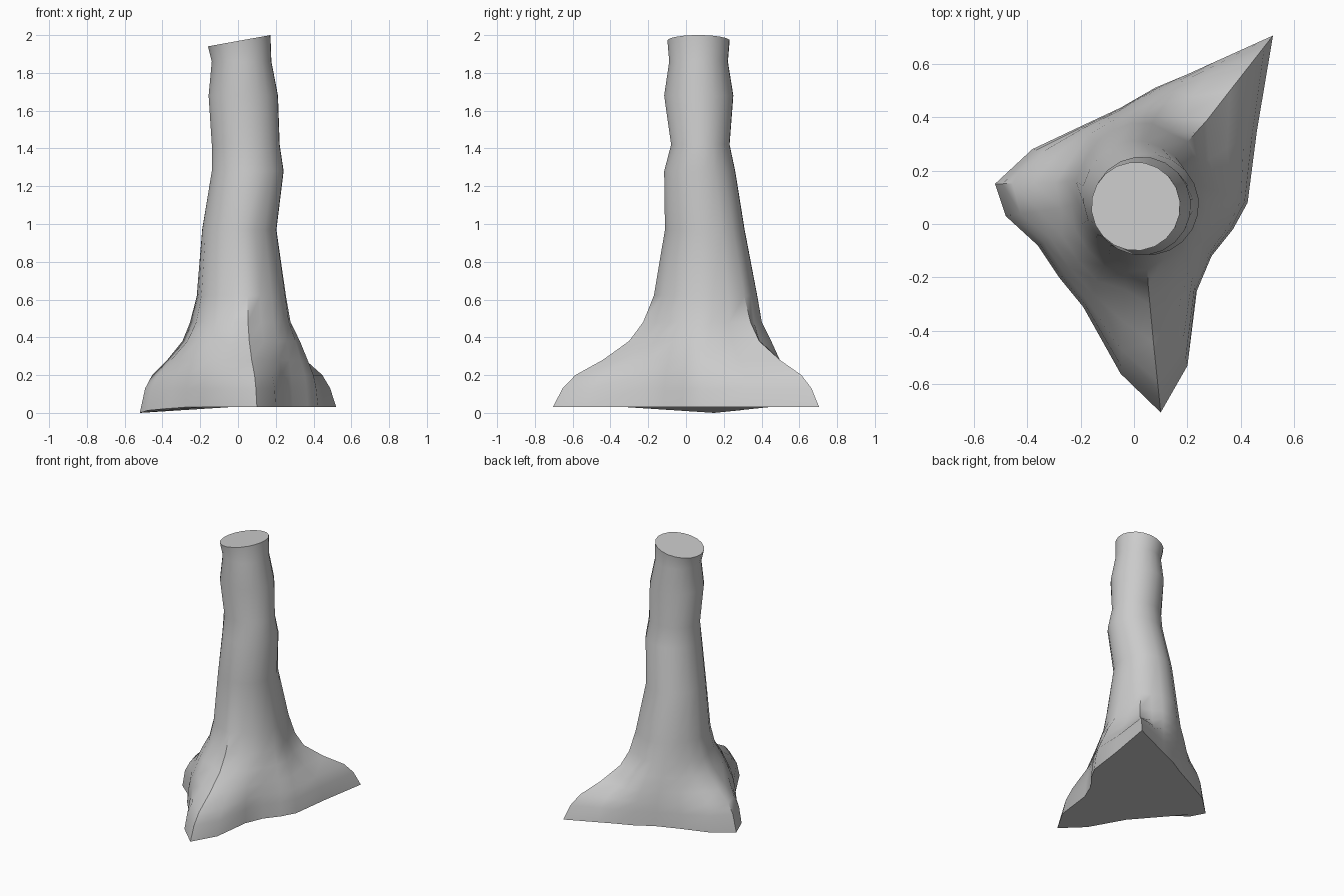
import bpy, bmesh, math

# Root footprint, counterclockwise from the front root tip (20 points)
FOOT = [(.10, -.705), (.20, -.53), (.235, -.25), (.29, -.12), (.37, -.02),
        (.425, .08), (.46, .35), (.52, .705), (.31, .61), (.20, .56),
        (.08, .51), (-.05, .435), (-.20, .365), (-.38, .28), (-.52, .15),
        (-.48, .03), (-.36, -.08), (-.28, -.20), (-.19, -.31), (-.05, -.56)]
TIPS = (0, 7, 14)
N = len(FOOT)

# Levels: z, x min, x max, y min, y max of the round trunk,
# then how far root tips, their neighbours and root sides reach
# towards the footprint
LEVELS = [
    (0.03, -.24, .27, -.19, .39, 1.0, 1.0, 1.0),
    (0.13, -.24, .27, -.19, .39, .90, .92, .93),
    (0.20, -.24, .27, -.19, .39, .77, .77, .84),
    (0.28, -.24, .27, -.19, .39, .49, .48, .64),
    (0.38, -.235, .27, -.19, .39, .22, .16, .38),
    (0.48, -.225, .26, -.17, .385, .11, .04, .12),
    (0.62, -.21, .25, -.15, .375, .04, .0, .03),
    (0.97, -.19, .205, -.107, .312, .01, 0, 0),
    (1.28, -.14, .243, -.117, .262, 0, 0, 0),
    (1.42, -.14, .222, -.08, .232, 0, 0, 0),
    (1.68, -.157, .213, -.117, .252, 0, 0, 0),
    (1.86, -.14, .178, -.09, .223, 0, 0, 0),
    (1.97, -.16, .173, -.10, .232, 0, 0, 0),
]


def ring_points(level):
    z, x0, x1, y0, y1 = level[:5]
    pts = []
    for i, (fx, fy) in enumerate(FOOT):
        a = math.radians(-83 + 360 * i / N)
        ex = (x0 + x1) / 2 + (x1 - x0) / 2 * math.cos(a)
        ey = (y0 + y1) / 2 + (y1 - y0) / 2 * math.sin(a)
        d = min(min((i - t) % N, (t - i) % N) for t in TIPS)
        w = level[5 + min(d, 2)]
        x, y, h = ex + (fx - ex) * w, ey + (fy - ey) * w, z
        if z > 1.9:                      # slanted saw cut
            h += 0.18 * (x - 0.005)
        if z < 0.1:                      # left root sinks a little lower
            h -= {0: .03, 1: .017, 2: .006}.get(abs(i - 14), 0)
        pts.append((x, y, h))
    return pts


# Trunk: stacked rings bridged with quads, capped at both ends
bm = bmesh.new()
rings = [[bm.verts.new(p) for p in ring_points(lv)] for lv in LEVELS]
for lo, hi in zip(rings, rings[1:]):
    for i in range(N):
        j = (i + 1) % N
        bm.faces.new((lo[i], lo[j], hi[j], hi[i]))
bm.faces.new(rings[0][::-1])
bm.faces.new(rings[-1])
mesh = bpy.data.meshes.new("tree_trunk")
bm.to_mesh(mesh)
bm.free()

trunk = bpy.data.objects.new("tree_trunk", mesh)
bpy.context.collection.objects.link(trunk)
bpy.context.view_layer.objects.active = trunk
trunk.select_set(True)
bpy.ops.object.shade_smooth_by_angle(angle=math.radians(45))
